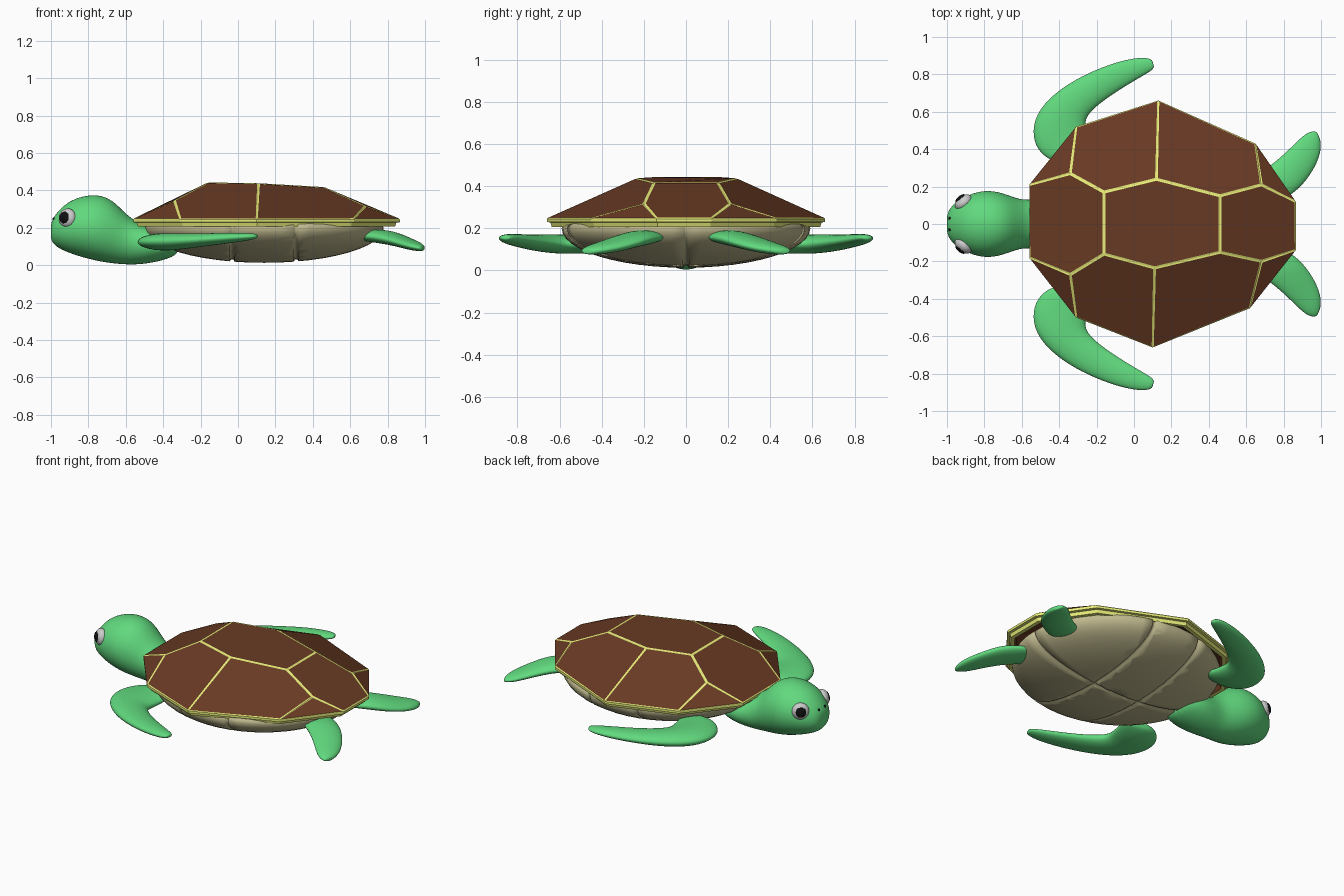
import bpy, bmesh
from math import sin, cos, pi
from mathutils import Vector, Matrix

if "Cube" in bpy.data.objects:
    bpy.data.objects.remove(bpy.data.objects["Cube"])


def mat(name, r, g, b):
    m = bpy.data.materials.new(name)
    m.diffuse_color = (r, g, b, 1)
    m.use_nodes = True
    m.node_tree.nodes["Principled BSDF"].inputs["Base Color"].default_value = m.diffuse_color
    return m


GREEN = mat("skin_green", .12, .70, .21)
BROWN = mat("shell_brown", .14, .042, .017)
LIME = mat("seam_yellow", .80, .84, .19)
BEIGE = mat("belly_beige", .52, .48, .27)
WHITE = mat("eye_white", .8, .8, .8)
BLACK = mat("pupil_black", .005, .005, .005)


def finish(bm, name, mats, smooth=True):
    bmesh.ops.recalc_face_normals(bm, faces=bm.faces)
    for f in bm.faces:
        f.smooth = smooth
    me = bpy.data.meshes.new(name)
    bm.to_mesh(me)
    bm.free()
    for m in mats:
        me.materials.append(m)
    ob = bpy.data.objects.new(name, me)
    bpy.context.collection.objects.link(ob)
    return ob


def loft(name, rings, n=12):
    """Skin elliptical sections given as (centre, half-axis a, half-axis b)."""
    bm = bmesh.new()
    loops = []
    for c, a, b in rings:
        loops.append([bm.verts.new(c + a * cos(2 * pi * i / n) + b * sin(2 * pi * i / n))
                      for i in range(n)])
    for p, q in zip(loops, loops[1:]):
        for i in range(n):
            j = (i + 1) % n
            bm.faces.new((p[i], p[j], q[j], q[i]))
    for ring, (c, a, b) in ((loops[0], rings[0]), (loops[-1], rings[-1])):
        v = bm.verts.new(c)
        for i in range(n):
            bm.faces.new((v, ring[i], ring[(i + 1) % n]))
    ob = finish(bm, name, [GREEN])
    ob.modifiers.new("smooth", "SUBSURF").levels = 2
    ob.modifiers["smooth"].render_levels = 2
    return ob


# Shell plates: faceted dome, each plate inset so the seams stay yellow
rim = [(-.56, .21), (-.31, .52), (.13, .66), (.65, .43), (.865, .12),
       (.865, -.14), (.62, -.45), (.10, -.66), (-.31, -.50), (-.56, -.18)]
crown = [(-.16, .17, .44), (.12, .24, .435), (.46, .15, .415),
         (.46, -.15, .415), (.11, -.235, .435), (-.16, -.16, .44)]
mid = [(-.34, .27, .345), (.68, .21, .315), (.68, -.20, .315), (-.34, -.27, .345)]
bm = bmesh.new()
R = [bm.verts.new((x, y, .245)) for x, y in rim]
C = [bm.verts.new(p) for p in crown]
M = [bm.verts.new(p) for p in mid]
plates = [C,
          [R[9], R[0], M[0], C[0], C[5], M[3]], [R[4], R[5], M[2], C[3], C[2], M[1]],
          [R[0], R[1], M[0]], [R[1], R[2], C[1], C[0], M[0]],
          [R[2], R[3], M[1], C[2], C[1]], [R[3], R[4], M[1]],
          [R[5], R[6], M[2]], [R[6], R[7], C[4], C[3], M[2]],
          [R[7], R[8], M[3], C[5], C[4]], [R[8], R[9], M[3]]]
faces = [bm.faces.new(p) for p in plates]
bmesh.ops.recalc_face_normals(bm, faces=faces)
bmesh.ops.inset_individual(bm, faces=faces, thickness=.009, depth=.003)
for f in bm.faces:
    f.material_index = 1
for f in faces:
    f.material_index = 0
# Stepped rim band and hollow brown underside
prev = R
mx = Vector((.15, 0, 0))
for k, z, mi in ((1, .23, 1), (.975, .228, 1), (.965, .207, 1), (.93, .207, 1),
                 (.91, .235, 0), (.45, .36, 0)):
    ring = [bm.verts.new(((x - .15) * k + .15, y * k, z)) for x, y in rim]
    for i in range(10):
        j = (i + 1) % 10
        bm.faces.new((prev[i], prev[j], ring[j], ring[i])).material_index = mi
    prev = ring
bm.faces.new(prev)
finish(bm, "shell", [BROWN, LIME], smooth=False)

# Belly: flattened ellipsoid with pressed-in seams
bm = bmesh.new()
bmesh.ops.create_uvsphere(bm, u_segments=48, v_segments=24, radius=1)
for v in bm.verts:
    x, y, z = v.co
    v.co = (.14 + .64 * x, .59 * y, .20 + (.187 if z < 0 else .1) * z)
centre = Vector((.14, 0, .2))
for axis, at in ((0, -.03), (0, .31), (1, 0)):
    normal = Vector((axis == 0, axis == 1, 0))
    for d in (-.014, -.007, .007, .014):
        bmesh.ops.bisect_plane(bm, geom=bm.verts[:] + bm.edges[:] + bm.faces[:],
                               plane_co=normal * (at + d), plane_no=normal, dist=1e-5)
for v in bm.verts:
    if min(abs(v.co.x + .03), abs(v.co.x - .31), abs(v.co.y)) < .0075:
        x, y, z = v.co - centre
        v.co = centre + Vector((x * (.975 if abs(v.co.y) < .0075 else 1),
                                y * .975, z * .94))
belly = finish(bm, "belly", [BEIGE])

# Head and neck: sections along x as (x, low z, high z, half width)
secs = [(-1.0, .135, .225, .05), (-.985, .11, .26, .085), (-.95, .083, .305, .122),
        (-.90, .062, .347, .152), (-.83, .038, .374, .18), (-.75, .018, .383, .183),
        (-.67, .006, .355, .158), (-.60, .001, .275, .13), (-.53, .001, .225, .135),
        (-.43, .016, .20, .15), (-.32, .05, .18, .12)]
loft("head", [(Vector((x, 0, (a + b) / 2)), Vector((0, w, 0)), Vector((0, 0, (b - a) / 2)))
              for x, a, b, w in secs], 16)

# Flippers: (outer x, outer y, inner x, inner y, z, half thickness)
front = [(-.45, .33, -.22, .36, .14, .03), (-.54, .41, -.24, .44, .125, .045),
         (-.55, .53, -.25, .50, .125, .048), (-.50, .635, -.26, .555, .125, .048),
         (-.385, .735, -.22, .61, .128, .044), (-.25, .81, -.13, .68, .135, .036),
         (-.10, .868, -.02, .75, .145, .03), (.03, .895, .065, .80, .152, .022),
         (.095, .885, .11, .83, .155, .013)]
hind = [(.60, .24, .72, .08, .16, .03), (.71, .30, .84, .15, .155, .04),
        (.80, .375, .91, .21, .135, .036), (.88, .455, .97, .30, .11, .03),
        (.93, .495, 1.0, .38, .098, .024), (.975, .50, 1.0, .44, .09, .014)]
for side, s in (("left", 1), ("right", -1)):
    for name, rows in (("front_flipper_", front), ("hind_flipper_", hind)):
        rings = []
        for ox, oy, ix, iy, z, t in rows:
            o, i = Vector((ox, oy * s, z)), Vector((ix, iy * s, z))
            rings.append(((o + i) / 2, (o - i) / 2, Vector((0, 0, t))))
        loft(name + side, rings)

    # Eyes, pupils and nostrils: squashed spheres turned outward
    look = Vector((-.62, .76 * s, .12)).normalized()
    turn = look.to_track_quat("Z", "Y").to_matrix().to_4x4()
    eye = Vector((-.912, .116 * s, .252))
    for part, pos, r, h, m in (("eye_", eye, .052, .036, WHITE),
                               ("pupil_", eye + look * .027, .032, .013, BLACK),
                               ("nostril_", Vector((-.984, .03 * s, .247)), .008, .008, BLACK)):
        bm = bmesh.new()
        bmesh.ops.create_uvsphere(bm, u_segments=24, v_segments=14, radius=1,
                                  matrix=Matrix.Translation(pos) @ turn @ Matrix.Diagonal((r, r, h, 1)))
        finish(bm, part + side, [m])
